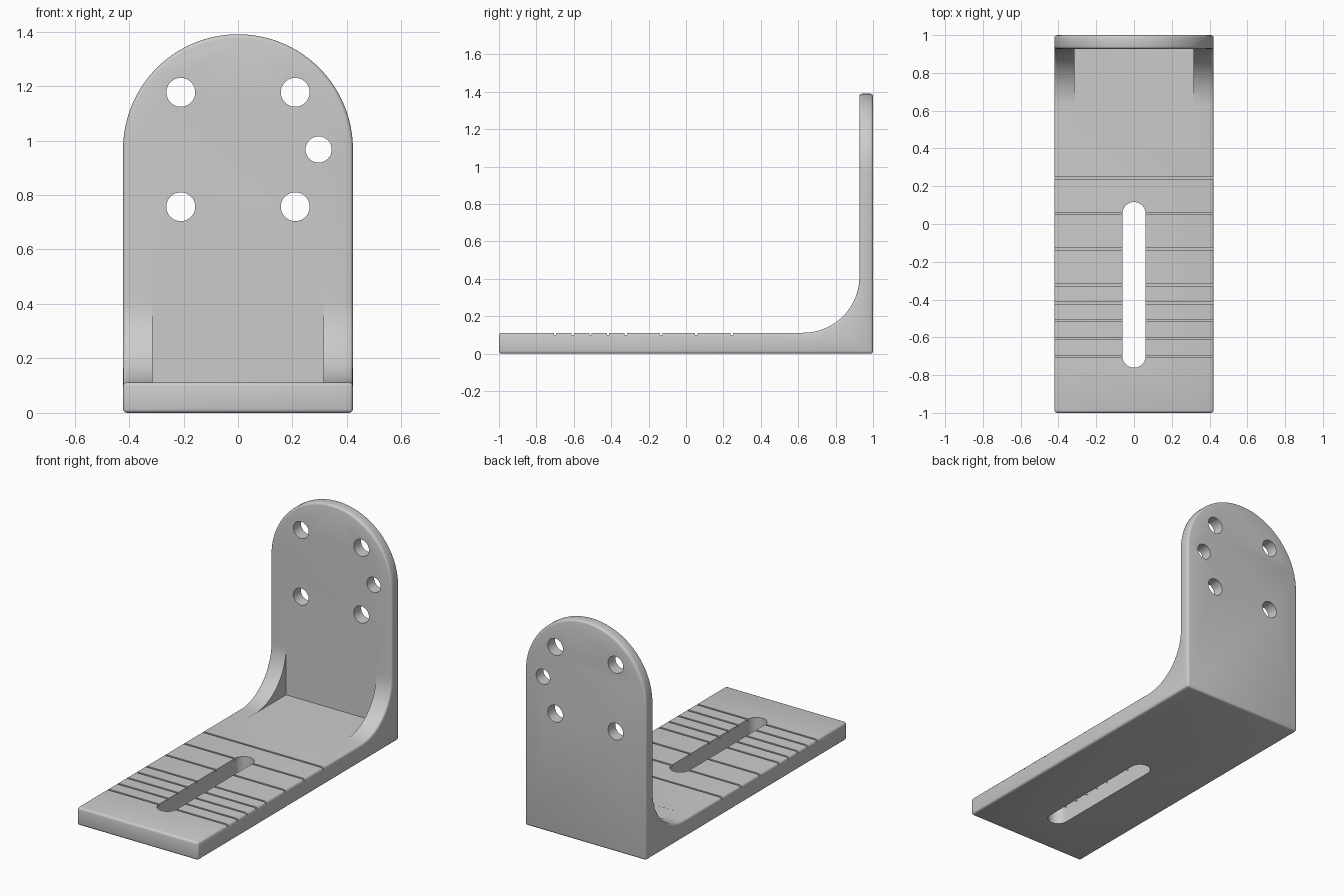
import bpy, bmesh
from math import sin, cos, pi
from mathutils import Vector

if "Cube" in bpy.data.objects:
    bpy.data.objects.remove(bpy.data.objects["Cube"])

W, T, WALL, R = 0.422, 0.112, 0.927, 0.30   # half width, base top, wall front, gusset radius


def prism(name, pts, axis, a, b):
    """Extrude a 2D outline along an axis from a to b."""
    def place(p, d):
        return {'X': (d, p[0], p[1]), 'Y': (p[0], d, p[1]), 'Z': (p[0], p[1], d)}[axis]
    bm = bmesh.new()
    face = bm.faces.new([bm.verts.new(place(p, a)) for p in pts])
    ext = bmesh.ops.extrude_face_region(bm, geom=[face])
    new = [v for v in ext['geom'] if isinstance(v, bmesh.types.BMVert)]
    bmesh.ops.translate(bm, verts=new, vec=Vector(place((0, 0), b - a)))
    bmesh.ops.recalc_face_normals(bm, faces=bm.faces)
    me = bpy.data.meshes.new(name)
    bm.to_mesh(me)
    bm.free()
    ob = bpy.data.objects.new(name, me)
    bpy.context.collection.objects.link(ob)
    return ob


def arc(cx, cy, r, a0, a1, n):
    return [(cx + r * cos(a0 + (a1 - a0) * i / n), cy + r * sin(a0 + (a1 - a0) * i / n))
            for i in range(n + 1)]


def rect(x0, y0, x1, y1):
    return [(x0, y0), (x1, y0), (x1, y1), (x0, y1)]


def apply(ob, mod):
    bpy.context.view_layer.objects.active = ob
    bpy.ops.object.modifier_apply(modifier=mod.name)


def boolean(ob, tool, op='DIFFERENCE'):
    m = ob.modifiers.new("bool", 'BOOLEAN')
    m.operation, m.solver, m.object = op, 'EXACT', tool
    apply(ob, m)
    bpy.data.objects.remove(tool)


# L-shaped side profile with the concave gusset curve
side = [(-1, -0.2), (1, -0.2), (1, 1.6), (WALL, 1.6)]
side += arc(WALL - R, T + R, R, 0, -pi / 2, 24) + [(-1, T)]
bracket = prism("angle_bracket", side, 'X', -0.6, 0.6)

# Round-topped front outline
arch = [(-W, 0), (W, 0)] + arc(0, 1.39 - W, W, 0, pi, 64)
boolean(bracket, prism("arch_outline", arch, 'Y', -1.2, 1.2), 'INTERSECT')

# Softened outer edges
bev = bracket.modifiers.new("bevel", 'BEVEL')
bev.width, bev.segments = 0.014, 3
bev.limit_method, bev.angle_limit = 'ANGLE', 0.6
apply(bracket, bev)

# Clear the middle so only two side gussets remain
boolean(bracket, prism("recess", rect(0.55, T - 0.0005, WALL + 0.0005, 0.5), 'X', -0.314, 0.314))

# Scale grooves across the base
for y in (0.245, 0.055, -0.132, -0.322, -0.417, -0.511, -0.606, -0.701):
    boolean(bracket, prism("groove", rect(y - 0.006, T - 0.012, y + 0.006, T + 0.05), 'X', -0.6, 0.6))

# Adjustment slot
slot = arc(0, 0.055, 0.061, 0, pi, 24) + arc(0, -0.70, 0.061, pi, 2 * pi, 24)
boolean(bracket, prism("slot", slot, 'Z', -0.1, 0.3))

# Wall mounting holes
holes = [(sx * 0.21, z, 0.053) for sx in (-1, 1) for z in (0.757, 1.177)]
for x, z, r in holes + [(0.296, 0.967, 0.048)]:
    boolean(bracket, prism("hole", arc(x, z, r, 0, 2 * pi, 40)[:-1], 'Y', 0.8, 1.2))

bpy.ops.object.select_all(action='DESELECT')
bracket.select_set(True)
bpy.context.view_layer.objects.active = bracket
bpy.ops.object.shade_smooth_by_angle(angle=0.55)
